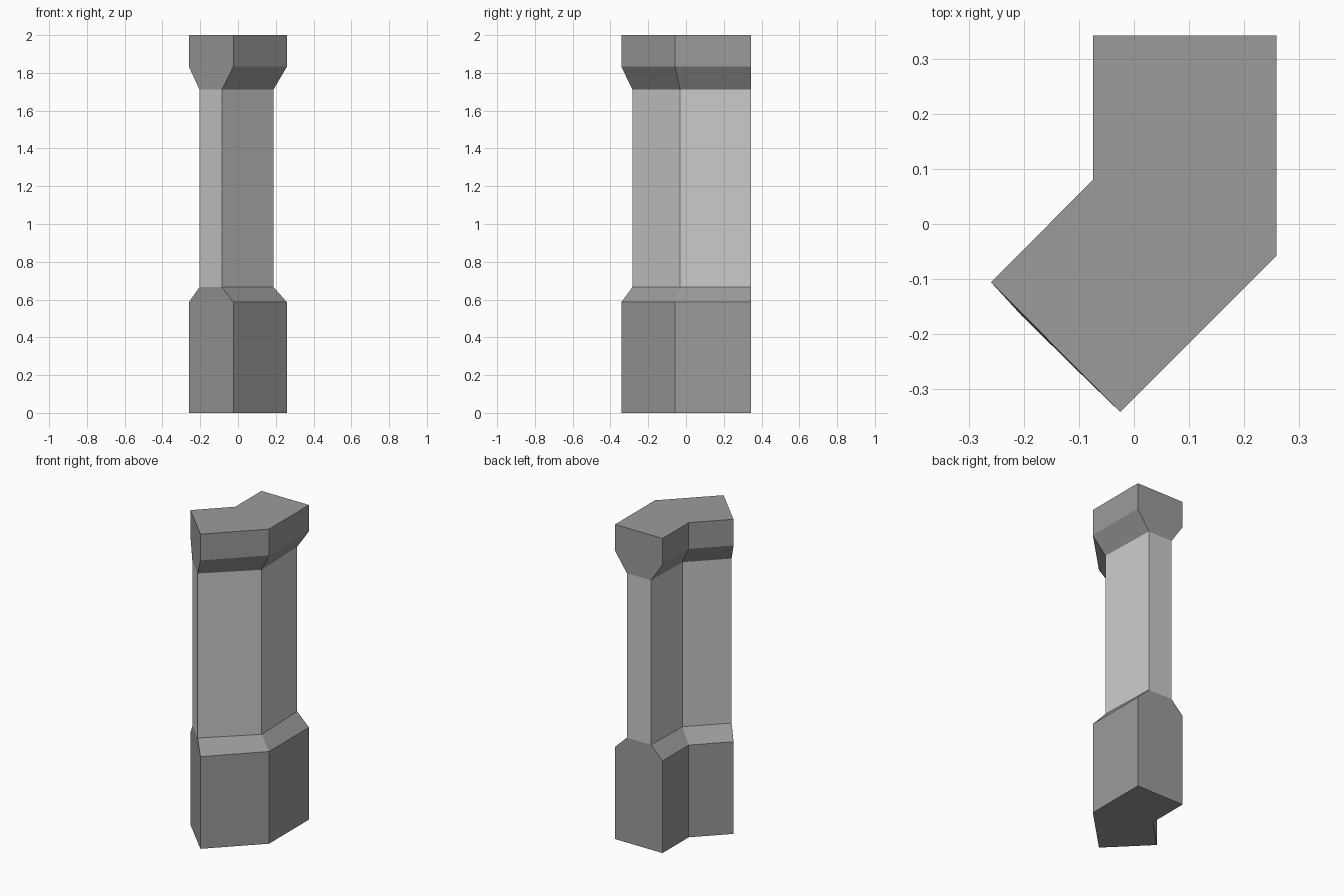
import bpy
import bmesh

if "Cube" in bpy.data.objects:
    bpy.data.objects.remove(bpy.data.objects["Cube"])

# Plan outlines of a wall post bent 45 degrees: wide (base, cap) and narrow (shaft)
wide = [(-0.075, 0.343), (-0.075, 0.08), (-0.26, -0.106),
        (-0.025, -0.342), (0.259, -0.058), (0.259, 0.343)]
narrow = [(0.007, 0.343), (0.0, 0.036), (-0.204, -0.167),
          (-0.085, -0.284), (0.188, -0.031), (0.176, 0.343)]

# Stacked levels: base, lower slope, shaft, upper slope, cap
levels = [(0.0, wide), (0.586, wide), (0.666, narrow),
          (1.712, narrow), (1.833, wide), (2.0, wide)]
SHAFT = 2

bm = bmesh.new()
rings = [[bm.verts.new((x, y, z)) for x, y in outline] for z, outline in levels]

# Side walls between neighbouring levels; the shaft uses the lighter slot
for k, (low, high) in enumerate(zip(rings, rings[1:])):
    for i in range(len(low)):
        j = (i + 1) % len(low)
        face = bm.faces.new((low[i], low[j], high[j], high[i]))
        face.material_index = 1 if k == SHAFT else 0

# Flat bottom and top
bm.faces.new(rings[0][::-1])
bm.faces.new(rings[-1])
bmesh.ops.recalc_face_normals(bm, faces=bm.faces)

mesh = bpy.data.meshes.new("corner_post")
bm.to_mesh(mesh)
bm.free()

# Dark trim for base and cap, light grey for the shaft
for name, grey in (("dark_trim", 0.33), ("light_shaft", 0.8)):
    mat = bpy.data.materials.new(name)
    mat.diffuse_color = (grey, grey, grey, 1)
    mat.use_nodes = True
    mat.node_tree.nodes["Principled BSDF"].inputs["Base Color"].default_value = mat.diffuse_color
    mesh.materials.append(mat)

post = bpy.data.objects.new("corner_post", mesh)
bpy.context.collection.objects.link(post)
